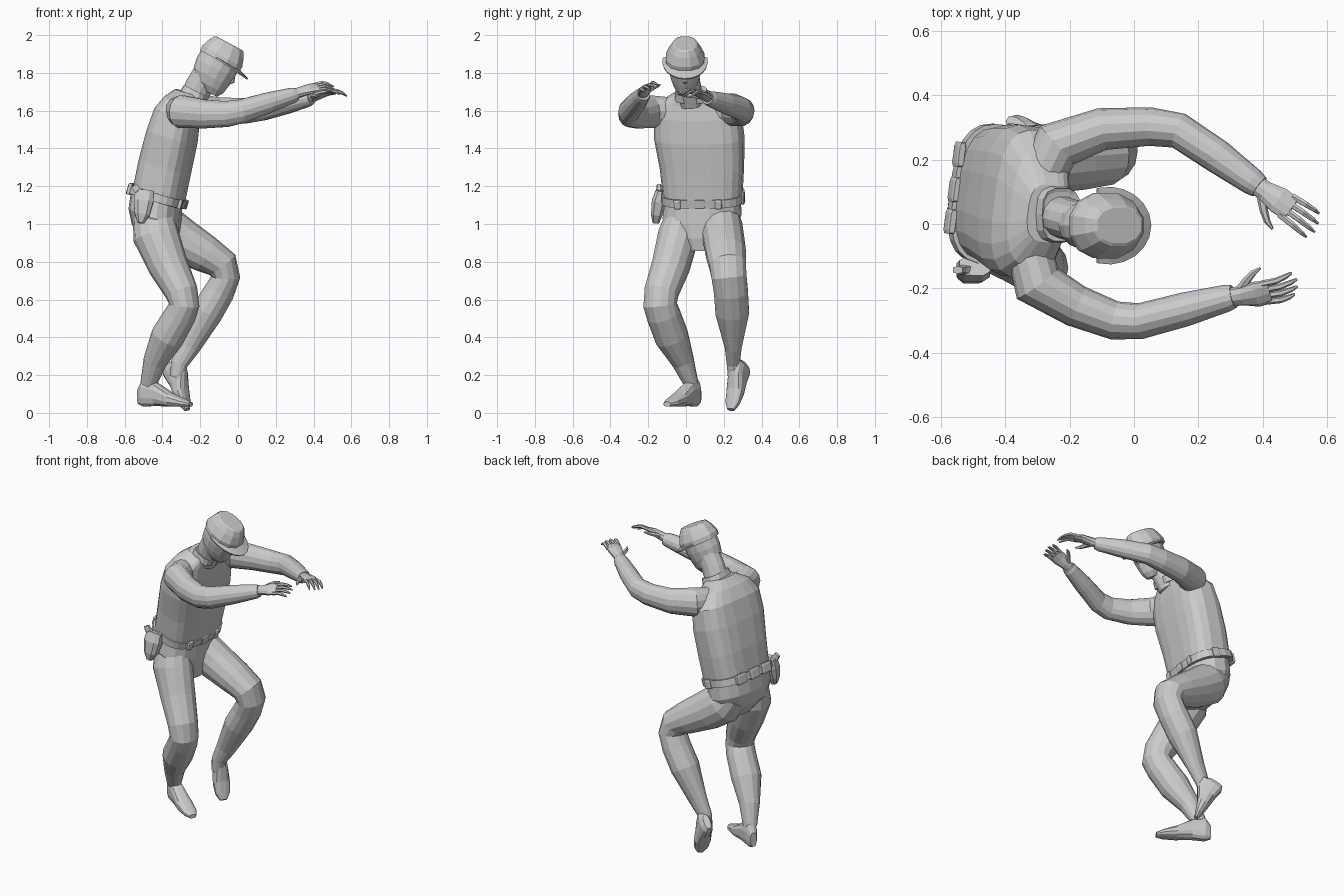
import bpy, bmesh, math
from mathutils import Vector as V

def finish(name, bm):
    bmesh.ops.recalc_face_normals(bm, faces=bm.faces)
    me = bpy.data.meshes.new(name)
    bm.to_mesh(me)
    bm.free()
    ob = bpy.data.objects.new(name, me)
    bpy.context.collection.objects.link(ob)
    return ob

def loft(name, secs, ref, n=12, normal=None, power=2.0):
    """Skin of rings; each section is (centre, half size along ref, half size across)."""
    bm, rings = bmesh.new(), []
    pts = [V(s[0]) for s in secs]
    dirs = [(b - a).normalized() for a, b in zip(pts, pts[1:])]
    for i, (p, (_, a, b)) in enumerate(zip(pts, secs)):
        t = V(normal) if normal else dirs[max(i - 1, 0)] + dirs[min(i, len(dirs) - 1)]
        t.normalize()
        s = V(ref)
        s = (s - t * s.dot(t)).normalized()
        u = t.cross(s)
        ring = []
        for k in range(n):
            w = 2 * math.pi * (k + .5) / n
            c, d = math.cos(w), math.sin(w)
            c = math.copysign(abs(c) ** (2 / power), c)
            d = math.copysign(abs(d) ** (2 / power), d)
            ring.append(bm.verts.new(p + s * a * c + u * b * d))
        rings.append(ring)
    for r, q in zip(rings, rings[1:]):
        for k in range(n):
            bm.faces.new((r[k], r[(k + 1) % n], q[(k + 1) % n], q[k]))
    bm.faces.new(rings[0])
    bm.faces.new(rings[-1])
    return finish(name, bm)

Y, Z = (0, 1, 0), (0, 0, 1)
ACROSS, LEAN = V((.13, 1, 0)).normalized(), V((.3, -.04, 1)).normalized()

# Shirt and hips
loft("shirt", [((-.425, .09, 1.12), .207, .138), ((-.388, .085, 1.3), .222, .138),
               ((-.35, .07, 1.46), .238, .133), ((-.322, .06, 1.58), .232, .118),
               ((-.297, .045, 1.65), .18, .092), ((-.265, .032, 1.695), .09, .068)],
     ACROSS, 20, LEAN, 3)
loft("hips", [((-.43, .09, 1.14), .2, .138), ((-.44, .085, 1.04), .21, .142),
              ((-.435, .085, .96), .175, .13), ((-.41, .08, .88), .08, .085)], ACROSS, 16, LEAN, 2.4)

# Trouser legs
loft("right_leg", [((-.46, -.01, 1.09), .08, .1), ((-.435, -.04, .94), .11, .122),
                   ((-.37, -.08, .78), .103, .106), ((-.3, -.13, .64), .093, .088),
                   ((-.285, -.137, .57), .091, .081), ((-.305, -.12, .52), .091, .084),
                   ((-.375, -.075, .4), .091, .089), ((-.44, -.015, .27), .06, .063),
                   ((-.475, .03, .15), .038, .043)], Y, 14)
loft("left_leg", [((-.47, .18, 1.06), .09, .09), ((-.4, .187, .985), .113, .125), ((-.3, .2, .915), .11, .118),
                  ((-.17, .212, .84), .108, .1), ((-.085, .22, .785), .1, .088),
                  ((-.065, .228, .72), .095, .077), ((-.1, .238, .64), .092, .081), ((-.165, .245, .53), .091, .084),
                  ((-.26, .25, .35), .046, .06), ((-.31, .25, .26), .035, .045),
                  ((-.325, .255, .19), .034, .036)], Y, 14)

# Shoes: sections given as forward, height, half width, half height
def shoe(name, heel, toe, up):
    o = V(heel)
    f = (V(toe) - o).normalized()
    u = V(up)
    u = (u - f * u.dot(f)).normalized()
    prof = [(.0, .06, .02, .045), (.03, .077, .037, .075), (.1, .068, .042, .063),
            (.18, .04, .05, .038), (.25, .024, .043, .022), (.29, .016, .022, .012)]
    k = (V(toe) - o).length / .29
    loft(name, [(o + f * a * k + u * b, w, h) for a, b, w, h in prof], f.cross(u), 12, f, 2.6)
shoe("right_shoe", (-.525, .065, .03), (-.25, -.1, .03), Z)
shoe("left_shoe", (-.405, .335, .22), (-.28, .245, .008), (.65, -.45, .4))

# Sleeves with a stepped cuff
loft("right_sleeve", [((-.33, -.06, 1.6), .07, .07), ((-.3, -.185, 1.595), .088, .08),
                      ((-.18, -.255, 1.582), .078, .066), ((-.06, -.3, 1.582), .07, .06),
                      ((.02, -.302, 1.597), .065, .056), ((.16, -.265, 1.642), .056, .053),
                      ((.29, -.23, 1.682), .042, .042), ((.31, -.225, 1.688), .034, .036)], Z, 14)
loft("left_sleeve", [((-.3, .12, 1.6), .07, .07), ((-.24, .245, 1.605), .088, .08),
                     ((-.1, .295, 1.595), .077, .066), ((.05, .303, 1.6), .068, .06),
                     ((.14, .29, 1.612), .063, .056), ((.26, .21, 1.638), .055, .053),
                     ((.37, .13, 1.662), .042, .042), ((.39, .115, 1.667), .034, .036)], Z, 14)

# Hands: palm, four fingers and a thumb
def hand(side, wrist, d, thumb, size):
    d = V(d).normalized()
    s = V(thumb)
    s = (s - d * s.dot(d)).normalized()
    n = d.cross(s)
    n = n if n.z > 0 else -n
    P = lambda a, b, c: V(wrist) + (d * a + s * b + n * c) * size
    loft(side + "_palm", [(P(-.02, 0, 0), .029, .027), (P(.03, 0, .005), .033, .025),
                          (P(.075, 0, .012), .044, .02), (P(.118, 0, .01), .041, .012)], s, 10)
    for i, L in enumerate((.075, .09, .096, .085)):
        b = (i - 1.5) * .021
        loft(f"{side}_finger_{i + 1}", [(P(.10, b, .01), .011, .011), (P(.11 + L * .45, b * 1.1, .012), .010, .010),
                                        (P(.11 + L * .8, b * 1.18, -.002), .008, .008),
                                        (P(.11 + L, b * 1.2, -.016), .004, .004)], s, 6)
    loft(side + "_thumb", [(P(.03, .02, 0), .016, .017), (P(.055, .047, -.003), .013, .013),
                           (P(.08, .066, -.008), .01, .01), (P(.105, .075, -.012), .004, .004)], n, 6)
hand("right", (.31, -.225, 1.69), (.2, .035, .045), (0, .85, .5), 1)
hand("left", (.385, .118, 1.667), (.185, -.13, .035), (-.5, -.8, .1), 1.1)

# Head, tilted down: local forward, side, up
O = V((-.09, -.005, 1.875))
F, U = V((.88, 0, -.475)).normalized(), V((.475, 0, .88)).normalized()
H = lambda f, y, h: O + F * f + V((0, y, 0)) + U * h
loft("head", [(H(-.002, 0, .02), .088, .113), (H(-.002, 0, -.06), .086, .113), (H(.0, 0, -.11), .077, .105),
              (H(.012, 0, -.155), .06, .085), (H(.035, 0, -.188), .034, .042)], Y, 14, U)
loft("nose", [(H(.095, 0, -.035), .008, .008), (H(.11, 0, -.075), .013, .013),
              (H(.1, 0, -.09), .014, .01)], Y, 6)
loft("neck", [((-.25, .03, 1.64), .066, .07), ((-.205, .015, 1.73), .064, .074),
              ((-.15, 0, 1.82), .066, .074)], Y, 14)
loft("collar", [((-.245, .032, 1.668), .092, .072), ((-.225, .028, 1.705), .083, .068),
                ((-.227, .028, 1.702), .072, .06)], Y, 14, (.45, 0, .88), 3)

# Cap and its brim
loft("cap", [(H(0, 0, -.014), .104, .122), (H(0, 0, .014), .105, .124),
             (H(0, 0, .06), .084, .107), (H(0, 0, .088), .066, .09), (H(0, 0, .093), .056, .08)], Y, 12, U, 2.2)
bm = bmesh.new()
arcs = []
for k in range(13):
    w = math.pi * (k / 12 - .5) * 1.15
    c, s = math.cos(w), math.sin(w)
    arcs.append((bm.verts.new(H(.1 * c, .09 * s, -.006)),
                 bm.verts.new(H(.015 + .16 * c, .12 * s, -.012 - .016 * c))))
for (a, b), (c, d) in zip(arcs, arcs[1:]):
    bm.faces.new((a, b, d, c))
brim = finish("cap_brim", bm)
mod = brim.modifiers.new("thickness", "SOLIDIFY")
mod.thickness, mod.offset = .009, 0

# Belt with buckle and pouches
B = V((-.425, .09, 1.145))
S = (ACROSS - LEAN * ACROSS.dot(LEAN)).normalized()
D = S.cross(LEAN)
loft("belt", [(B - LEAN * .022, .22, .148), (B + LEAN * .022, .22, .148)], ACROSS, 24, LEAN, 3)
def pouch(name, side, front, w, h, depth):
    p = B + S * side + D * front
    out = D * (1 if front > 0 else -1) if abs(front) > .1 else S * (1 if side > 0 else -1)
    across = out.cross(LEAN)
    loft(name, [(p - LEAN * h, w * .9, depth * .8), (p - LEAN * h * .7, w, depth), (p + LEAN * h * .7, w, depth),
                (p + LEAN * h, w * .9, depth * .7)], across, 8, LEAN, 5)
pouch("buckle", 0, .146, .028, .023, .009)
for y in (-.12, .1):
    pouch("front_pouch", y, .141, .018, .025, .012)
for y in (-.1, .0, .11):
    pouch("back_pouch", y, -.14, .04, .03, .013)
pouch("side_pouch", .214, .03, .024, .028, .013)

# Holster and pistol grip on the right hip
loft("holster", [((-.495, -.13, 1.175), .05, .032), ((-.5, -.143, 1.12), .055, .04),
                 ((-.508, -.155, 1.05), .042, .032), ((-.515, -.16, 1.005), .018, .018)],
     (1, 0, 0), 8, None, 3)
loft("pistol_grip", [((-.5, -.14, 1.14), .022, .018), ((-.535, -.143, 1.18), .02, .015),
                     ((-.548, -.143, 1.205), .018, .012)], (1, 0, 0), 6, None, 3)
